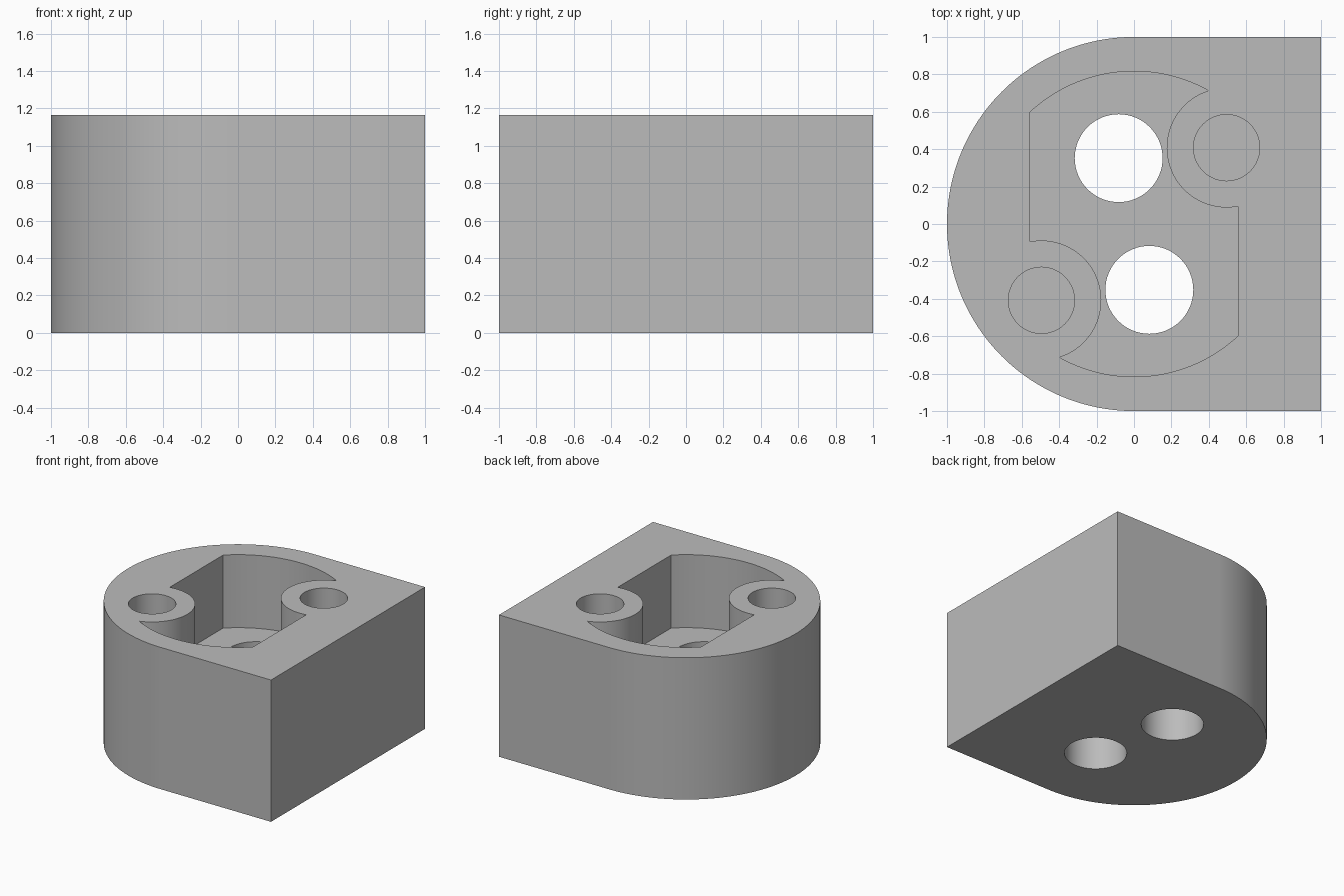
import bpy, bmesh
from math import radians, degrees, atan2, cos, sin, sqrt, pi

cube = bpy.data.objects.get("Cube")
if cube:
    bpy.data.objects.remove(cube, do_unlink=True)

HEIGHT, FLOOR, BLIND = 1.165, 0.565, 0.565
POCKET_R, POCKET_X = 0.8165, 0.555
BOSS_X, BOSS_Y, BOSS_R = 0.495, 0.408, 0.32

grey = bpy.data.materials.new("plain grey")
grey.use_nodes = True
colour = (0.5, 0.5, 0.5, 1)
grey.diffuse_color = colour
grey.node_tree.nodes["Principled BSDF"].inputs["Base Color"].default_value = colour


def arc(cx, cy, r, start, end, steps):
    """Points along an arc, angles in radians."""
    return [(cx + r * cos(start + (end - start) * i / steps),
             cy + r * sin(start + (end - start) * i / steps)) for i in range(steps + 1)]


def prism(name, outline, bottom, top):
    """Extrude a counter-clockwise outline between two heights."""
    bm = bmesh.new()
    face = bm.faces.new([bm.verts.new((x, y, bottom)) for x, y in outline])
    new = bmesh.ops.extrude_face_region(bm, geom=[face])["geom"]
    for v in new:
        if isinstance(v, bmesh.types.BMVert):
            v.co.z = top
    bmesh.ops.recalc_face_normals(bm, faces=bm.faces)
    mesh = bpy.data.meshes.new(name)
    bm.to_mesh(mesh)
    bm.free()
    mesh.materials.append(grey)
    obj = bpy.data.objects.new(name, mesh)
    bpy.context.collection.objects.link(obj)
    return obj


def circle(cx, cy, r):
    return arc(cx, cy, r, 0, 2 * pi, 64)[:-1]


# Housing: square on one side, half round on the other
block = prism("housing", [(1, -1), (1, 1)] + arc(0, 0, 1, pi / 2, 3 * pi / 2, 96), 0, HEIGHT)

# Pocket outline: half of it, repeated by a half turn
dist = sqrt(BOSS_X ** 2 + BOSS_Y ** 2)
along = (POCKET_R ** 2 - BOSS_R ** 2 + dist ** 2) / (2 * dist)
across = sqrt(POCKET_R ** 2 - along ** 2)
ux, uy = BOSS_X / dist, BOSS_Y / dist
tip = (ux * along - uy * across, uy * along + ux * across)
boss_start = atan2(-sqrt(BOSS_R ** 2 - (POCKET_X - BOSS_X) ** 2), POCKET_X - BOSS_X)
boss_end = atan2(tip[1] - BOSS_Y, tip[0] - BOSS_X) - 2 * pi
corner = atan2(sqrt(POCKET_R ** 2 - POCKET_X ** 2), -POCKET_X)
half = arc(BOSS_X, BOSS_Y, BOSS_R, boss_start, boss_end, 40)
half += arc(0, 0, POCKET_R, atan2(tip[1], tip[0]), corner, 40)[1:]
pocket = half + [(-x, -y) for x, y in half]

# Cutters: pocket, two through holes, two blind screw holes
cutters = [prism("pocket_cutter", pocket, FLOOR, HEIGHT + 0.2)]
for side in (1, -1):
    cutters.append(prism("through_hole_cutter", circle(-0.082 * side, 0.352 * side, 0.235),
                         -0.2, FLOOR + 0.2))
    cutters.append(prism("screw_hole_cutter", circle(BOSS_X * side, BOSS_Y * side, 0.177),
                         BLIND, HEIGHT + 0.2))
for cutter in cutters:
    mod = block.modifiers.new(cutter.name, 'BOOLEAN')
    mod.operation, mod.solver, mod.object = 'DIFFERENCE', 'EXACT', cutter

# Bake the cuts and drop the cutters
evaluated = block.evaluated_get(bpy.context.evaluated_depsgraph_get())
cut_mesh = bpy.data.meshes.new_from_object(evaluated)
block.modifiers.clear()
block.data = cut_mesh
for cutter in cutters:
    bpy.data.objects.remove(cutter, do_unlink=True)

# Smooth curved walls, sharp rims
bpy.ops.object.select_all(action='DESELECT')
block.select_set(True)
bpy.context.view_layer.objects.active = block
bpy.ops.object.shade_smooth_by_angle(angle=radians(30))
